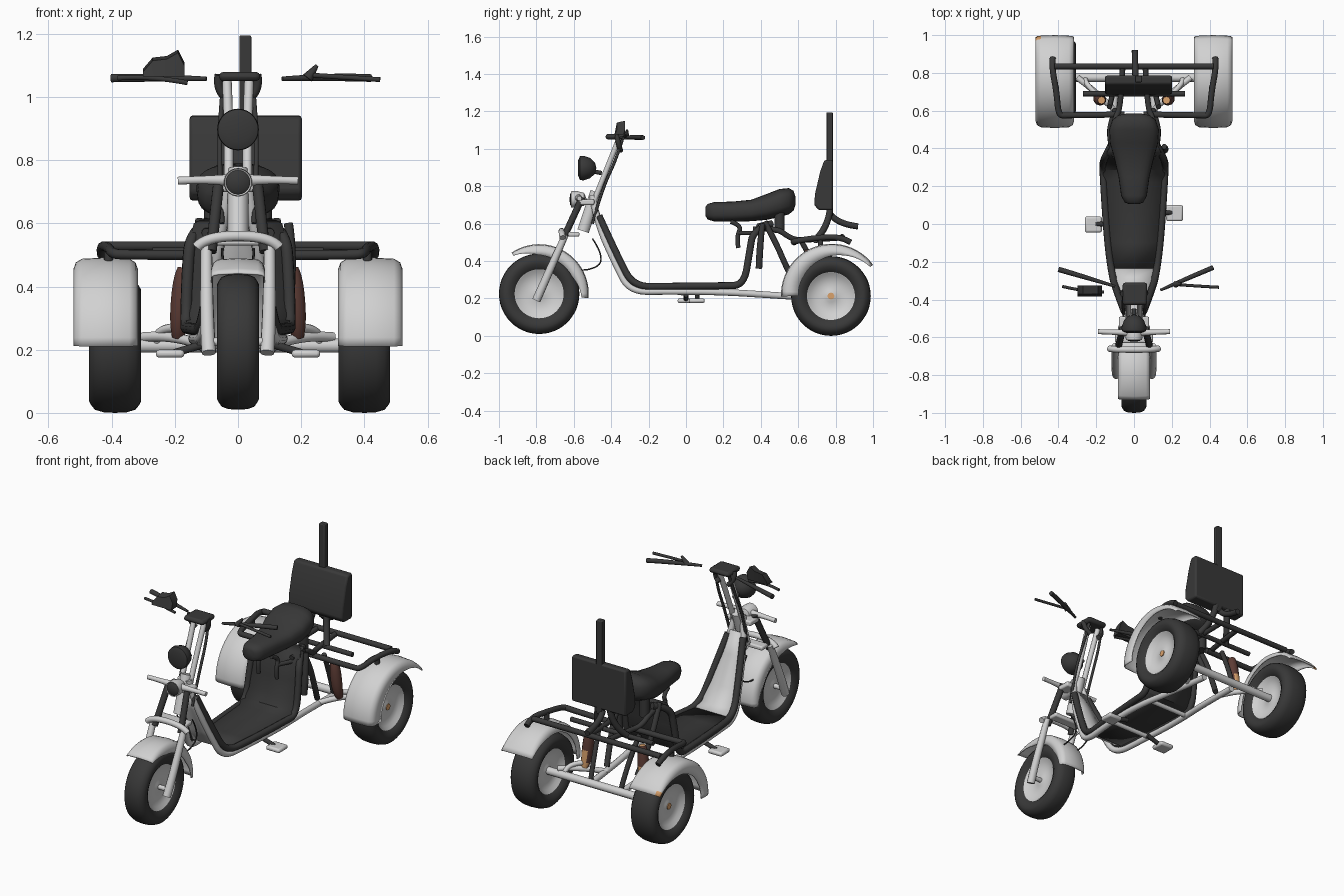
import bpy, bmesh, math
from mathutils import Vector


def material(name, rgb):
    m = bpy.data.materials.new(name)
    m.diffuse_color = (*rgb, 1)
    return m


DARK = material("black", (0.04, 0.04, 0.04))
LIGHT = material("light_grey", (0.64, 0.64, 0.64))
BROWN = material("brown", (0.11, 0.045, 0.035))
TAN = material("orange_tan", (0.7, 0.36, 0.15))


def add(name, mesh, mat):
    ob = bpy.data.objects.new(name, mesh)
    bpy.context.scene.collection.objects.link(ob)
    mesh.materials.clear()
    mesh.materials.append(mat)
    return ob


def skin(name, rows, mat, wrap_rows=False, wrap_cols=False, caps=False):
    """Mesh from rows of points, optionally closed either way."""
    bm = bmesh.new()
    v = [[bm.verts.new(p) for p in row] for row in rows]
    n, m = len(v), len(v[0])
    for i in range(n if wrap_rows else n - 1):
        for j in range(m if wrap_cols else m - 1):
            a, b = (i + 1) % n, (j + 1) % m
            bm.faces.new((v[i][j], v[a][j], v[a][b], v[i][b]))
    if caps:
        bm.faces.new(v[0])
        bm.faces.new(v[-1])
    bmesh.ops.remove_doubles(bm, verts=bm.verts, dist=1e-5)
    bmesh.ops.recalc_face_normals(bm, faces=bm.faces)
    me = bpy.data.meshes.new(name)
    bm.to_mesh(me)
    bm.free()
    return add(name, me, mat)


def lathe_x(name, profile, centre, mat, seg=40):
    """Spin (x, radius) points about the x axis."""
    c = Vector(centre)
    rows = [[c + Vector((x, r * math.cos(t), r * math.sin(t))) for x, r in profile]
            for t in (2 * math.pi * k / seg for k in range(seg))]
    return skin(name, rows, mat, wrap_rows=True)


def lathe_y(name, profile, centre, mat, seg=28):
    c = Vector(centre)
    rows = [[c + Vector((r * math.cos(t), y, r * math.sin(t))) for y, r in profile]
            for t in (2 * math.pi * k / seg for k in range(seg))]
    return skin(name, rows, mat, wrap_rows=True)


def tube(name, pts, r, mat, radii=None):
    cu = bpy.data.curves.new(name, 'CURVE')
    cu.dimensions = '3D'
    cu.bevel_depth, cu.bevel_resolution, cu.use_fill_caps = r, 3, True
    sp = cu.splines.new('NURBS')
    sp.points.add(len(pts) - 1)
    for i, p in enumerate(pts):
        sp.points[i].co = (*p, 1)
        sp.points[i].radius = radii[i] if radii else 1
    sp.use_endpoint_u, sp.order_u, sp.resolution_u = True, min(3, len(pts)), 6
    tmp = bpy.data.objects.new(name, cu)
    bpy.context.scene.collection.objects.link(tmp)
    dg = bpy.context.evaluated_depsgraph_get()
    me = bpy.data.meshes.new_from_object(tmp.evaluated_get(dg))
    bpy.data.objects.remove(tmp)
    return add(name, me, mat)


def pair(name, pts, r, mat, radii=None):
    return [tube(f"{name}_{side}", [(s * x, y, z) for x, y, z in pts], r, mat, radii)
            for s, side in ((-1, "left"), (1, "right"))]


def block(name, lo, hi, mat, bevel=0.008):
    (x0, y0, z0), (x1, y1, z1) = lo, hi
    rows = [[(x, y0, z0), (x, y1, z0), (x, y1, z1), (x, y0, z1)] for x in (x0, x1)]
    ob = skin(name, rows, mat, wrap_cols=True, caps=True)
    b = ob.modifiers.new("bevel", 'BEVEL')
    b.width, b.segments = bevel, 2
    return ob


def second_colour(ob, mat, rule):
    ob.data.materials.append(mat)
    for p in ob.data.polygons:
        p.material_index = 1 if rule(p) else 0


def wheel(name, c, R, w, rr):
    half = [(-0.62 * w, rr - 0.01), (-0.8 * w, rr + 0.002), (-0.97 * w, rr + 0.025), (-w, rr + 0.045),
            (-0.93 * w, R - 0.025), (-0.78 * w, R - 0.01), (-0.45 * w, R - 0.002)]
    lathe_x(name + "_tyre", half + [(0, R)] + [(-x, r) for x, r in reversed(half)], c, DARK, 48)
    dish = [(-0.75 * w, rr + 0.003), (-0.68 * w, 0.93 * rr), (-0.5 * w, 0.82 * rr), (-0.4 * w, 0.5 * rr),
            (-0.42 * w, 0.25 * rr), (-0.5 * w, 0.15 * rr), (-0.5 * w, 0)]
    lathe_x(name + "_rim", dish + [(-x, r) for x, r in reversed(dish)], c, LIGHT)


def fender(name, c, R, w, a0, a1, drops, sides=(1, 1)):
    rows, n = [], 24
    for k in range(n + 1):
        f = k / n
        t = math.radians(a0 + (a1 - a0) * f)
        i = min(int(f * (len(drops) - 1)), len(drops) - 2)
        g = f * (len(drops) - 1) - i
        d = drops[i] * (1 - g) + drops[i + 1] * g
        q = min(0.03, d * 0.7)
        sec = [(-w, -d * sides[0] - q * (1 - sides[0])), (-w, -q), (-0.93 * w, -0.35 * q), (-0.75 * w, 0), (0, 0.004),
               (0.75 * w, 0), (0.93 * w, -0.35 * q), (w, -q), (w, -d * sides[1] - q * (1 - sides[1]))]
        rows.append([(c[0] + x, c[1] + (R + e) * math.cos(t), c[2] + (R + e) * math.sin(t)) for x, e in sec])
    ob = skin(name, rows, LIGHT)
    s = ob.modifiers.new("thickness", 'SOLIDIFY')
    s.thickness, s.offset = 0.006, 0
    return ob


# Wheels and fenders
wheel("front_wheel", (0, -0.785, 0.225), 0.215, 0.067, 0.135)
fender("front_fender", (0, -0.785, 0.225), 0.258, 0.083, 124, -5, (0.012, 0.05, 0.06, 0.06, 0.03))
for s, side, x in ((-1, "left", -0.389), (1, "right", 0.4)):
    wheel("rear_wheel_" + side, (x, 0.775, 0.213), 0.213, 0.082, 0.132)
    f = fender("rear_fender_" + side, (s * 0.419, 0.78, 0.22), 0.265, 0.099, 182, 36,
               (0.085, 0.085, 0.07, 0.045, 0.012), (1, 0.4) if s < 0 else (0.4, 1))
    if s < 0:  # small tan patch on the tail corner
        second_colour(f, TAN, lambda p: p.center.y > 0.975 and p.center.x < -0.49)
    lathe_x("hub_cap_" + side, [(-0.045, 0), (-0.045, 0.018), (0.045, 0.018), (0.045, 0)], (x, 0.775, 0.213), TAN, 16)

# Front fork, clamps and brace
pair("fork_leg", [(0.092, -0.8, 0.19), (0.1, -0.76, 0.28), (0.1, -0.645, 0.54)], 0.021, LIGHT, [1.1, 1.1, 0.85])
pair("fork_upper", [(0.085, -0.66, 0.51), (0.06, -0.555, 0.74)], 0.018, DARK)
tube("front_axle", [(-0.1, -0.785, 0.225), (0.1, -0.785, 0.225)], 0.014, LIGHT)
tube("fork_brace", [(-0.13, -0.66, 0.525), (-0.1, -0.665, 0.56), (0.1, -0.665, 0.56), (0.13, -0.66, 0.525)], 0.017, LIGHT)
block("lower_clamp", (-0.1, -0.63, 0.53), (0.1, -0.57, 0.555), LIGHT)
block("upper_clamp", (-0.08, -0.575, 0.7), (0.08, -0.49, 0.73), LIGHT)
tube("head_tube", [(0, -0.55, 0.56), (0, -0.48, 0.77)], 0.033, LIGHT)
pair("indicator_arm", [(0, -0.575, 0.735), (0.08, -0.575, 0.74), (0.19, -0.57, 0.735)], 0.012, LIGHT, [2, 0.9, 1.1])

# Lamps: round shells with a nearly flat front
lathe_y("headlight", [(0, 0), (-0.005, 0.04), (0.005, 0.064), (0.025, 0.066), (0.06, 0.054), (0.085, 0.03), (0.093, 0)],
        (0, -0.572, 0.897), DARK)
lathe_y("lower_lamp_shell", [(0.005, 0.034), (0, 0.043), (0.03, 0.045), (0.07, 0.034), (0.085, 0)], (0, -0.615, 0.73), LIGHT)
lathe_y("lower_lamp_lens", [(-0.006, 0), (-0.003, 0.028), (0.005, 0.039), (0.02, 0.039)], (0, -0.617, 0.73), DARK)
tube("headlight_bracket", [(0, -0.5, 0.88), (0, -0.45, 0.87)], 0.012, DARK)

# Steering column, risers and handlebar ends
pair("steering_column", [(0.03, -0.5, 0.7), (0.028, -0.42, 0.9), (0.035, -0.36, 1.05)], 0.015, LIGHT)
pair("brake_cable", [(0.045, -0.34, 1.05), (0.055, -0.37, 0.95), (0.06, -0.45, 0.78), (0.05, -0.5, 0.6)], 0.008, DARK)
pair("lower_cable", [(0.05, -0.5, 0.52), (0.045, -0.42, 0.4), (0.05, -0.54, 0.34), (0.05, -0.6, 0.36)], 0.004, DARK)
block("handlebar_clamp", (-0.06, -0.43, 1.05), (0.07, -0.31, 1.08), DARK, 0.014)
pair("clamp_ring", [(0.03, -0.35, 0.99), (0.07, -0.36, 1.02), (0.06, -0.37, 1.07)], 0.014, DARK)
tube("left_grip", [(-0.4, -0.24, 1.06), (-0.28, -0.275, 1.062), (-0.1, -0.33, 1.058)], 0.014, DARK, [1, 1, 0.5])
tube("left_lever", [(-0.38, -0.33, 1.06), (-0.28, -0.355, 1.068), (-0.16, -0.36, 1.045)], 0.008, DARK)
skin("left_switch_box", [[(x, y, z) for y, z in ((-0.385, 1.065), (-0.335, 1.065), (-0.325, t), (-0.37, t - 0.01))]
     for x, t in ((-0.3, 1.09), (-0.27, 1.125), (-0.225, 1.13), (-0.19, 1.15), (-0.17, 1.11))], DARK, wrap_cols=True, caps=True)
tube("right_grip", [(0.42, -0.23, 1.06), (0.3, -0.28, 1.065), (0.14, -0.35, 1.058)], 0.014, DARK, [0.9, 1, 0.5])
tube("right_lever", [(0.45, -0.335, 1.055), (0.35, -0.33, 1.062), (0.22, -0.32, 1.07)], 0.008, DARK)
tube("right_switch", [(0.22, -0.32, 1.06), (0.25, -0.315, 1.1)], 0.015, DARK, [1.2, 0.4])

# Frame rails
pair("frame_rail", [(0.025, -0.5, 0.75), (0.05, -0.475, 0.6), (0.085, -0.37, 0.37), (0.11, -0.3, 0.235),
                    (0.13, -0.1, 0.238), (0.145, 0.2, 0.235), (0.11, 0.5, 0.215), (0.1, 0.74, 0.2)], 0.018, LIGHT)
pair("deck_rail", [(0.05, -0.465, 0.64), (0.09, -0.36, 0.41), (0.115, -0.28, 0.262), (0.14, -0.1, 0.265), (0.16, 0.2, 0.268),
                   (0.165, 0.31, 0.27), (0.16, 0.34, 0.45), (0.15, 0.36, 0.57), (0.1, 0.46, 0.6)], 0.019, DARK)
for i, y in enumerate((-0.02, 0.3)):
    tube(f"frame_cross_{i}", [(-0.13, y, 0.228), (0.13, y, 0.228)], 0.014, LIGHT)


def sheet(name, stations, mat):
    ob = skin(name, [[(-w, y, z), (0, y, z), (w, y, z)] for w, y, z in stations], mat)
    ob.modifiers.new("thickness", 'SOLIDIFY').thickness = 0.012


# Leg shield, foot deck and seat panel
sheet("leg_shield", [(0.035, -0.475, 0.66), (0.06, -0.43, 0.54), (0.09, -0.35, 0.38), (0.11, -0.29, 0.285),
                     (0.115, -0.24, 0.262)], LIGHT)
sheet("foot_deck", [(0.115, -0.24, 0.27), (0.135, -0.1, 0.275), (0.16, 0.22, 0.28), (0.165, 0.285, 0.295), (0.165, 0.315, 0.35),
                    (0.16, 0.335, 0.45), (0.155, 0.35, 0.54), (0.14, 0.38, 0.6), (0.11, 0.44, 0.615)], DARK)

# Foot pegs
for s, y, side in ((-1, 0.0, "left"), (1, 0.06, "right")):
    block("foot_peg_" + side, (s * 0.215 - 0.045, y - 0.045, 0.175), (s * 0.215 + 0.045, y + 0.04, 0.2), LIGHT, 0.01)
    tube("peg_arm_" + side, [(s * 0.1, y, 0.22), (s * 0.2, y, 0.19)], 0.013, DARK)

# Saddle: rounded sections along y (y, half width, bottom, top)
rows = []
for y, w, b, t in ((0.105, 0.025, 0.64, 0.69), (0.115, 0.05, 0.622, 0.705), (0.15, 0.068, 0.612, 0.715),
                   (0.25, 0.082, 0.61, 0.718), (0.35, 0.105, 0.613, 0.728), (0.43, 0.128, 0.62, 0.758), (0.5, 0.132, 0.635, 0.785),
                   (0.55, 0.115, 0.65, 0.79), (0.575, 0.085, 0.67, 0.775), (0.585, 0.04, 0.7, 0.745)):
    ring = []
    for k in range(24):
        a = 2 * math.pi * k / 24
        c, n = math.cos(a), math.sin(a)
        ring.append((w * math.copysign(abs(c) ** 0.75, c), y, (b + t) / 2 + (t - b) / 2 * math.copysign(abs(n) ** 0.75, n)))
    rows.append(ring)
skin("saddle", rows, DARK, wrap_cols=True, caps=True)

# Under-seat tubes, springs and side stand
pair("seat_spring", [(0.08, 0.5, 0.55), (0.08, 0.5, 0.66)], 0.028, DARK)
pair("seat_stay", [(0.12, 0.42, 0.61), (0.13, 0.48, 0.5), (0.12, 0.54, 0.36), (0.1, 0.6, 0.24)], 0.016, DARK)
pair("rear_stay", [(0.1, 0.36, 0.57), (0.11, 0.48, 0.58), (0.1, 0.56, 0.52), (0.07, 0.62, 0.51), (0.06, 0.835, 0.525)], 0.015, DARK)
pair("seat_hook", [(0.05, 0.24, 0.61), (0.06, 0.3, 0.59), (0.06, 0.27, 0.53), (0.06, 0.28, 0.47)], 0.012, DARK)
pair("seat_hook_bar", [(0.06, 0.28, 0.55), (0.1, 0.36, 0.55)], 0.012, DARK)
tube("side_stand", [(0.16, 0.41, 0.6), (0.17, 0.395, 0.5), (0.16, 0.39, 0.36)], 0.02, DARK, [0.7, 1, 0.9])

# Rear rack
tube("rack_back_bar", [(-0.42, 0.835, 0.528), (0.42, 0.835, 0.528)], 0.016, DARK)
pair("rack_side_bar", [(0.43, 0.88, 0.5), (0.435, 0.83, 0.53), (0.41, 0.7, 0.525), (0.4, 0.575, 0.505),
                       (0.36, 0.575, 0.5), (0.05, 0.58, 0.5)], 0.016, DARK)
tube("rack_mid_bar", [(-0.27, 0.69, 0.51), (0.27, 0.69, 0.51)], 0.014, DARK)
pair("rack_strut", [(0.13, 0.62, 0.5), (0.11, 0.7, 0.36), (0.1, 0.75, 0.22)], 0.014, DARK)
pair("rack_foot", [(0.41, 0.72, 0.525), (0.41, 0.72, 0.475)], 0.014, DARK)

# Rear axle and swing arms
tube("rear_axle", [(-0.36, 0.775, 0.213), (0.36, 0.775, 0.213)], 0.023, LIGHT)
pair("axle_arm", [(0.1, 0.6, 0.21), (0.2, 0.7, 0.25), (0.3, 0.775, 0.24)], 0.016, LIGHT)
pair("axle_bracket", [(0.25, 0.775, 0.2), (0.28, 0.76, 0.27), (0.19, 0.68, 0.27)], 0.014, LIGHT)

# Shock absorbers, tan low on their rear-facing side
for ob in pair("shock", [(0.172, 0.655, 0.46), (0.176, 0.655, 0.43), (0.188, 0.665, 0.28), (0.19, 0.68, 0.24)], 0.032, BROWN,
               [0.6, 1, 1, 0.6]):
    second_colour(ob, TAN, lambda p: p.normal.y > 0.6 and p.center.z < 0.35 or p.normal.z > 0.75)

# Back box, mast and mounts
prof = [(0.74, 0.94), (0.785, 0.942), (0.785, 0.672), (0.71, 0.672), (0.685, 0.7), (0.69, 0.76), (0.718, 0.88)]
box = skin("back_box", [[(x, y, z) for y, z in prof] for x in (-0.153, 0.202)], DARK, wrap_cols=True, caps=True)
bev = box.modifiers.new("bevel", 'BEVEL')
bev.width, bev.segments = 0.01, 2
block("mast", (0.004, 0.75, 0.64), (0.042, 0.785, 1.195), DARK, 0.005)
pair("box_mount", [(0.1, 0.69, 0.51), (0.05, 0.76, 0.58), (0.04, 0.77, 0.68)], 0.018, DARK)
tube("tail_bracket", [(0.01, 0.765, 0.66), (0.005, 0.8, 0.6), (0.005, 0.92, 0.585)], 0.017, DARK)

bpy.ops.object.select_all(action='SELECT')
bpy.context.view_layer.objects.active = box
bpy.ops.object.shade_smooth_by_angle(angle=math.radians(42))
